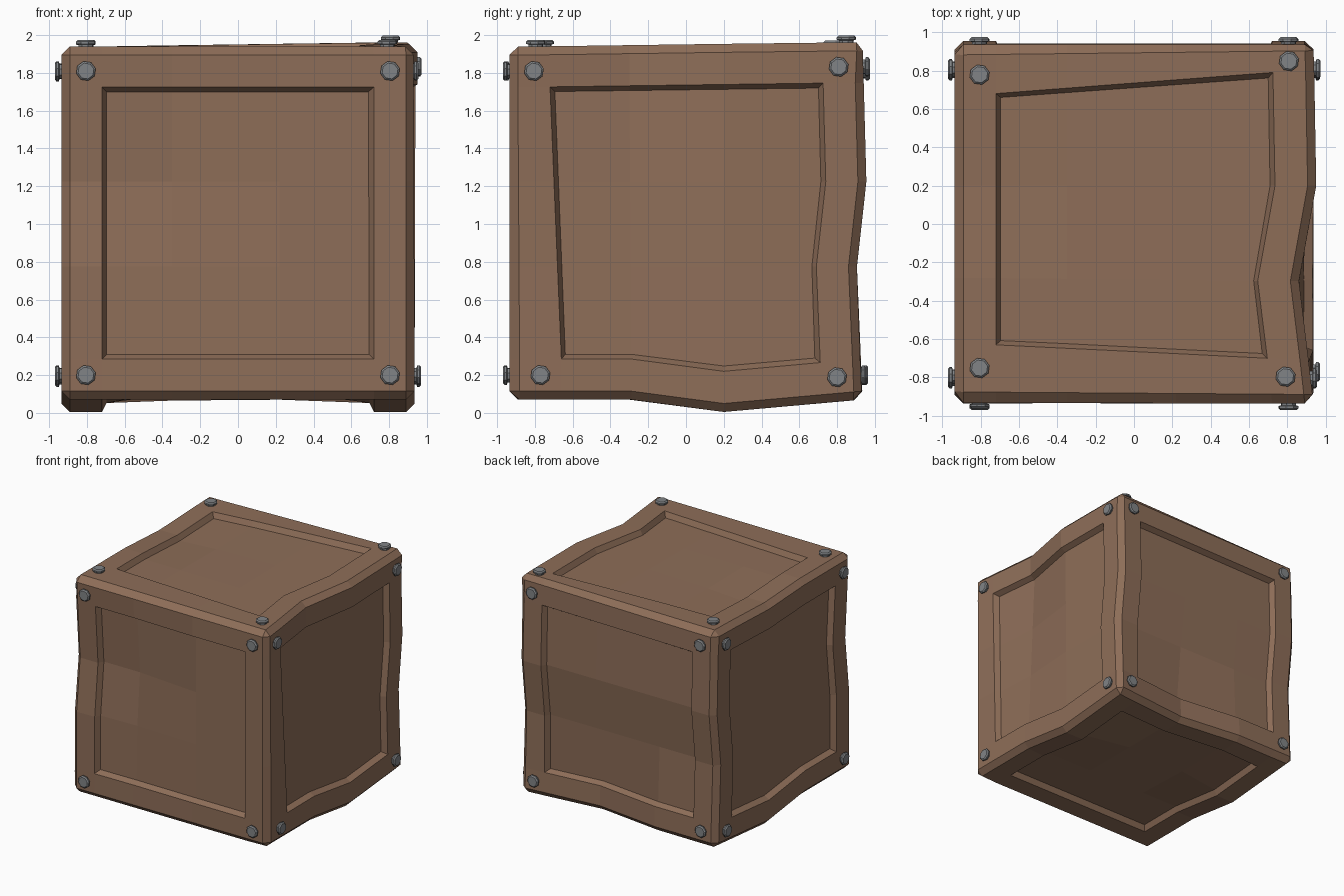
import bpy, bmesh, math
from mathutils import Vector, Matrix

if "Cube" in bpy.data.objects:
    bpy.data.objects.remove(bpy.data.objects["Cube"])

H = 0.935            # half size of the crate
CZ = 1.005           # height of its middle
KN = [(-0.35, 0.22), (-0.30, 0.20), (-0.23, 0.22)]   # inner grid lines on x, y, z


def material(name, rgb):
    m = bpy.data.materials.new(name)
    m.diffuse_color = (*rgb, 1)
    m.use_nodes = True
    m.node_tree.nodes["Principled BSDF"].inputs["Base Color"].default_value = m.diffuse_color
    return m


wood = material("brown wood", (0.27, 0.155, 0.098))
steel = material("grey steel", (0.22, 0.23, 0.24))


def ramp(t, a=0.22, b=0.72):
    return max(0.0, min(1.0, (t - a) / (b - a)))


def hat(t, a, peak, b):
    return max(0.0, min((t - a) / (peak - a), (b - t) / (b - peak)))


def lo(t, axis):
    return hat(t, -0.93, KN[axis][0], KN[axis][1])


def hi(t, axis):
    return hat(t, KN[axis][0], KN[axis][1], 0.93)


def warp(p):
    """Hand-hewn wobble of the crate, linear between grid lines."""
    x, y, z = p
    d = Vector((0, 0, 0))
    # dent along the right upper edge
    d.x += ramp(x) * (-0.075 * lo(y, 1) + 0.015 * hi(y, 1)) * ramp(z, -0.8, 0.72)
    # sagging bottom rails on the left and right
    d.z -= 0.065 * hi(y, 1) * ramp(abs(x)) * ramp(-z)
    # slight dip of the left upper edge
    d.z -= 0.025 * hi(y, 1) * ramp(-x) * ramp(z)
    # back bottom rail pushed in
    d.y -= 0.07 * hi(x, 0) * ramp(y) * ramp(-z)
    # uneven front and back panels
    d.y += ramp(-y) * (0.05 * hi(z, 2) * ramp(-x, -0.22, 0.35) + 0.015 * lo(z, 2) * lo(x, 0))
    d.y += ramp(y) * (0.02 * hi(z, 2) - 0.03 * lo(z, 2))
    # skewed panel outlines on the right side and on top
    edge = hat(abs(y), 0.2, 0.72, 0.92)
    if x > 0.84 and y < 0:
        d.y += 0.06 * edge * ramp(-z, -0.72, 0.72)
    if z > 0.84:
        s = (x + 0.72) / 1.44
        d.y += edge * ((-0.04 + 0.11 * s) if y > 0 else (0.09 - 0.07 * s))
    # raised back right top corner
    d.z += 0.022 * ramp(x, -0.8, 0.8) * ramp(y, -0.8, 0.8) * ramp(z)
    return p + d + Vector((0, 0, CZ))


def build(bm, name, mat):
    me = bpy.data.meshes.new(name)
    bm.to_mesh(me)
    bm.free()
    me.materials.append(mat)
    ob = bpy.data.objects.new(name, me)
    bpy.context.collection.objects.link(ob)
    return ob


# crate body: six gridded sides, chamfered edges, sunken panels
bm = bmesh.new()
for ax in range(3):
    u, v = (ax + 1) % 3, (ax + 2) % 3
    cu = [-H, -0.72, *KN[u], 0.72, H]
    cv = [-H, -0.72, *KN[v], 0.72, H]
    for s in (-1, 1):
        g = []
        for a in cu:
            row = []
            for b in cv:
                co = [0, 0, 0]
                co[ax], co[u], co[v] = s * H, a, b
                row.append(bm.verts.new(co))
            g.append(row)
        for i in range(5):
            for j in range(5):
                q = [g[i][j], g[i + 1][j], g[i + 1][j + 1], g[i][j + 1]]
                bm.faces.new(q if s > 0 else q[::-1])
bmesh.ops.remove_doubles(bm, verts=bm.verts, dist=1e-4)
bm.normal_update()
corners = [e for e in bm.edges if e.calc_face_angle(0) > 1]
bmesh.ops.bevel(bm, geom=corners, offset=0.045, segments=1, affect='EDGES', profile=0.5)
bm.normal_update()
for ax in range(3):
    for s in (-1, 1):
        panel = []
        for f in bm.faces:
            c = f.calc_center_median()
            if c[ax] * s > H - 0.001 and max(abs(c[(ax + 1) % 3]), abs(c[(ax + 2) % 3])) < 0.7:
                panel.append(f)
        bmesh.ops.inset_region(bm, faces=panel, thickness=0.025, depth=-0.045,
                               use_even_offset=True)
for vert in bm.verts:
    vert.co = warp(vert.co.copy())
bmesh.ops.recalc_face_normals(bm, faces=bm.faces)
build(bm, "crate_body", wood)


# bolts: eight-sided turned heads at the corners of every side but the bottom
PROFILE = [(0.040, -0.01), (0.040, 0.010), (0.053, 0.014), (0.053, 0.026), (0.043, 0.035)]


def bolt(name, pos, normal):
    bm = bmesh.new()
    rings = []
    for r, h in PROFILE:
        rings.append([bm.verts.new((r * math.cos(k * math.tau / 8 + 0.25),
                                    r * math.sin(k * math.tau / 8 + 0.25), h)) for k in range(8)])
    for a, b in zip(rings, rings[1:]):
        for k in range(8):
            n = (k + 1) % 8
            bm.faces.new((a[k], a[n], b[n], b[k]))
    bm.faces.new(rings[-1])
    bm.faces.new(rings[0][::-1])
    rot = normal.to_track_quat('Z', 'Y').to_matrix().to_4x4()
    bm.transform(Matrix.Translation(pos) @ rot)
    build(bm, name, steel)


SIDES = [("left", 0, -1), ("right", 0, 1), ("front", 1, -1), ("back", 1, 1), ("top", 2, 1)]
for side, ax, s in SIDES:
    n = Vector((0, 0, 0))
    n[ax] = s
    for i, (a, b) in enumerate([(-1, -1), (1, -1), (-1, 1), (1, 1)]):
        p = n * H
        p[(ax + 1) % 3] = a * 0.805
        p[(ax + 2) % 3] = b * 0.805
        bolt(f"{side}_bolt_{i + 1}", warp(p), n)
